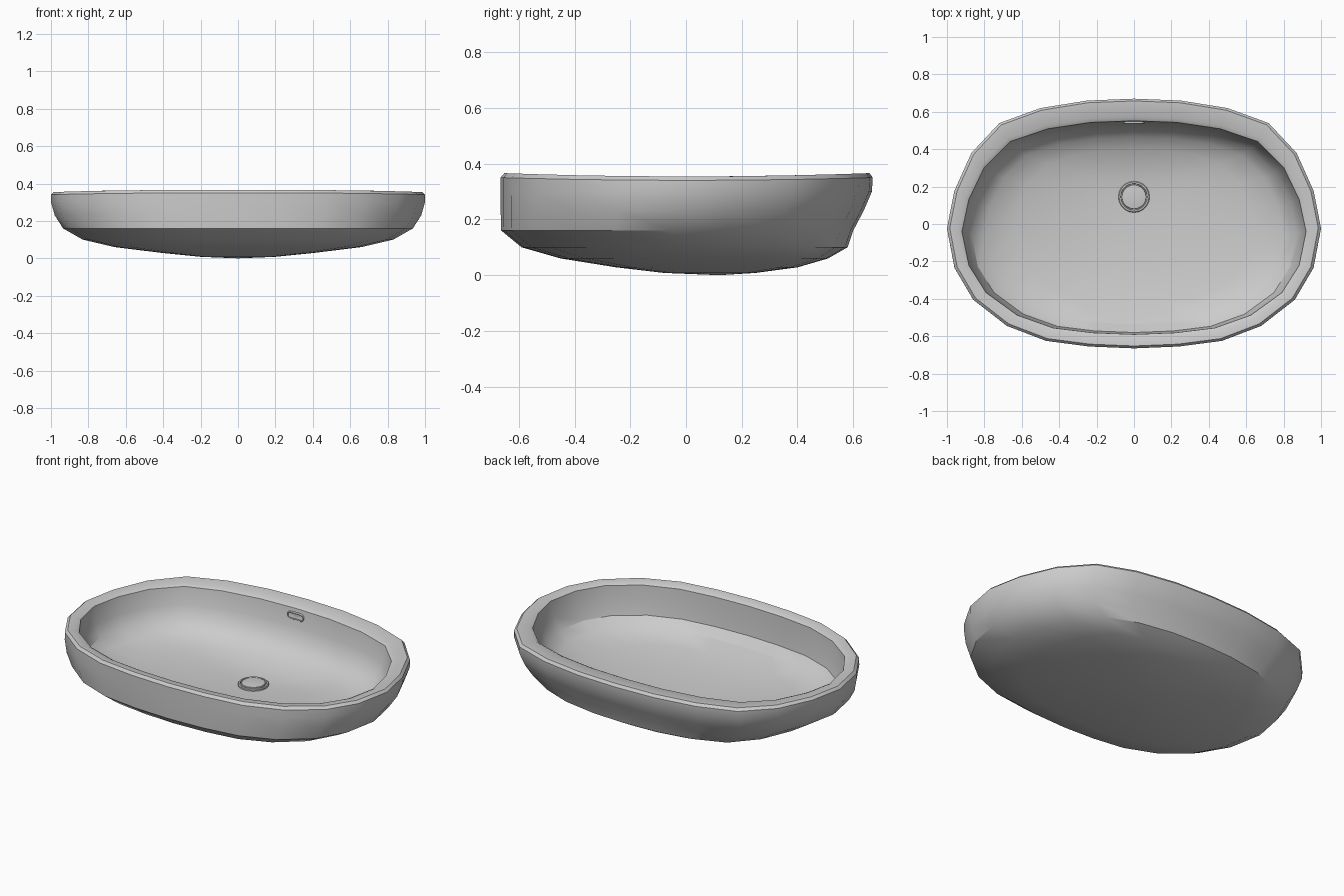
import bpy, bmesh, math

cube = bpy.data.objects.get("Cube")
if cube:
    bpy.data.objects.remove(cube, do_unlink=True)

ceramic = bpy.data.materials.new("light_grey_ceramic")
ceramic.use_nodes = True
ceramic.diffuse_color = (0.6, 0.6, 0.6, 1)
ceramic.node_tree.nodes["Principled BSDF"].inputs["Base Color"].default_value = (0.6, 0.6, 0.6, 1)


def loft(name, rings, start, end, angle=30):
    """Skin a list of equal closed rings and fan both ends to a centre point."""
    bm = bmesh.new()
    loops = [[bm.verts.new(p) for p in ring] for ring in rings]
    n = len(loops[0])
    for a, b in zip(loops, loops[1:]):
        for i in range(n):
            j = (i + 1) % n
            bm.faces.new((a[i], a[j], b[j], b[i]))
    for loop, centre in ((loops[0], start), (loops[-1], end)):
        tip = bm.verts.new(centre)
        for i in range(n):
            bm.faces.new((loop[i], loop[(i + 1) % n], tip))
    bmesh.ops.recalc_face_normals(bm, faces=bm.faces)
    mesh = bpy.data.meshes.new(name)
    bm.to_mesh(mesh)
    bm.free()
    mesh.materials.append(ceramic)
    obj = bpy.data.objects.new(name, mesh)
    bpy.context.collection.objects.link(obj)
    bpy.ops.object.select_all(action='DESELECT')
    obj.select_set(True)
    bpy.context.view_layer.objects.active = obj
    bpy.ops.object.shade_smooth_by_angle(angle=math.radians(angle))
    return obj


# Plan outline: one half from back to front, then mirrored
half = [(0, .67), (.25, .66), (.5, .62), (.72, .54), (.87, .38), (.96, .18), (1, -.02),
        (.96, -.23), (.86, -.4), (.68, -.54), (.47, -.62), (.24, -.65), (0, -.66)]
outline = half + [(-x, y) for x, y in half[-2:0:-1]]


def basin_ring(width, front, back, z, crown=0):
    ring = []
    for x, y in outline:
        t = (y + .66) / 1.33
        ring.append((x * width, front + t * (back - front), z + crown * (2 * t - 1) ** 2))
    return ring


# Half width, front y, back y, height, rise of the rim at front and back
profile = [
    # outside, bottom to rim
    (.2, -.08, .25, .008), (.4, -.25, .4, .028), (.66, -.45, .51, .06),
    (.83, -.59, .58, .1), (.935, -.663, .6, .16), (.98, -.665, .637, .23),
    (1, -.665, .667, .3), (1, -.665, .67, .34, .01),
    # rim
    (.985, -.652, .658, .354, .012), (.94, -.608, .572, .354, .008), (.92, -.59, .552, .345, .006),
    # inside, rim to floor
    (.903, -.587, .537, .25), (.87, -.58, .51, .18), (.8, -.535, .465, .13),
    (.64, -.42, .4, .096), (.4, -.24, .32, .07), (.2, -.06, .24, .055)]
loft("basin", [basin_ring(*p) for p in profile], (0, .12, 0), (0, .14, .05))


# Drain plug with a collar, groove and shallow dome
def circle(radius, z, sides=20):
    return [(radius * math.cos(2 * math.pi * i / sides),
             .145 + radius * math.sin(2 * math.pi * i / sides), z) for i in range(sides)]


plug = [(.084, .035), (.084, .06), (.08, .064), (.072, .064), (.07, .058), (.066, .058),
        (.064, .066), (.04, .069)]
loft("drain_plug", [circle(r, z) for r, z in plug], (0, .145, .035), (0, .145, .07))


# Overflow slot trim on the inner back wall
def slot(radius, y, reach=.034, steps=6):
    ring = []
    for side in (1, -1):
        for i in range(steps + 1):
            a = -math.pi / 2 + math.pi * i / steps
            ring.append((side * (reach + radius * math.cos(a)), y, .308 + side * radius * math.sin(a)))
    return ring


trim = [(.022, .556), (.022, .54), (.02, .537), (.015, .537), (.014, .545)]
loft("overflow_trim", [slot(r, y) for r, y in trim], (0, .556, .308), (0, .545, .308))
